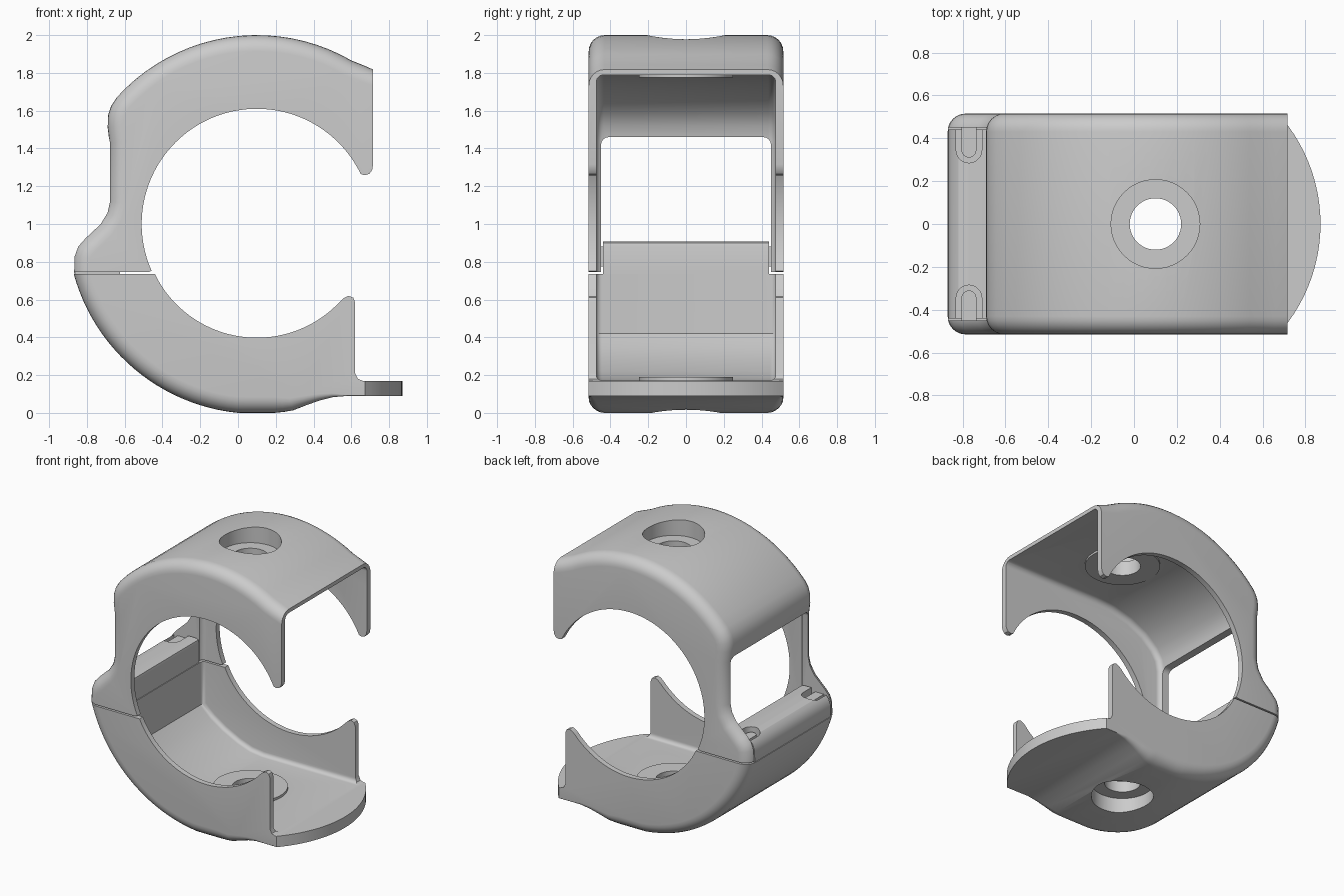
import bpy, bmesh
from math import sin, cos, pi, radians
from mathutils import Vector

if "Cube" in bpy.data.objects:
    bpy.data.objects.remove(bpy.data.objects["Cube"])

CX, CZ = 0.1, 1.0      # bore centre


def arc(r, a0, a1, n, cx=CX, cy=CZ):
    return [(cx + r * cos(radians(a0 + (a1 - a0) * i / n)),
             cy + r * sin(radians(a0 + (a1 - a0) * i / n))) for i in range(n + 1)]


def finish(name, bm):
    bmesh.ops.remove_doubles(bm, verts=bm.verts, dist=1e-5)
    bmesh.ops.recalc_face_normals(bm, faces=bm.faces)
    me = bpy.data.meshes.new(name)
    bm.to_mesh(me)
    bm.free()
    ob = bpy.data.objects.new(name, me)
    bpy.context.collection.objects.link(ob)
    return ob


def prism(name, pts, vec):
    """Extrude a flat 3D polygon along vec."""
    bm = bmesh.new()
    f = bm.faces.new([bm.verts.new(p) for p in pts])
    ext = bmesh.ops.extrude_face_region(bm, geom=[f])
    bmesh.ops.translate(bm, vec=vec, verts=[g for g in ext['geom'] if isinstance(g, bmesh.types.BMVert)])
    return finish(name, bm)


def disc(name, r, z0, z1):
    return prism(name, [(x, y, z0) for x, y in arc(r, 0, 352.5, 47, CX, 0)], (0, 0, z1 - z0))


def rounded(name, chain, rest, h, radius, d0, d1, steps=6):
    """Extrude an xz profile over y = -h..h; the chain part gets rounded rims."""
    n = len(chain)
    dirs = []
    for i in range(n):
        if i in (0, n - 1):
            dirs.append(Vector(d0 if i == 0 else d1))
        else:
            a = (Vector(chain[i]) - Vector(chain[i - 1])).normalized()
            b = (Vector(chain[i + 1]) - Vector(chain[i])).normalized()
            t = (a + b).normalized()
            dirs.append(Vector((-t.y, t.x)))
    bm = bmesh.new()
    rings = []
    levels = [(-1, k) for k in range(steps + 1)] + [(1, k) for k in range(steps, -1, -1)]
    for side, k in levels:
        a = pi / 2 * k / steps
        ring = []
        for p, d in zip(chain, dirs):
            r = radius(p[0])
            q = Vector(p) + d * r * (1 - sin(a))
            ring.append(bm.verts.new((q.x, side * (h - r * (1 - cos(a))), q.y)))
        ring += [bm.verts.new((x, side * h, z)) for x, z in rest]
        rings.append(ring)
    m = n + len(rest)
    for r0, r1 in zip(rings, rings[1:]):
        for i in range(m):
            j = (i + 1) % m
            bm.faces.new((r0[i], r0[j], r1[j], r1[i]))
    bm.faces.new(rings[0])
    bm.faces.new(rings[-1])
    return finish(name, bm)


def boolean(ob, tool, op='DIFFERENCE'):
    mod = ob.modifiers.new(op, 'BOOLEAN')
    mod.operation, mod.solver, mod.object = op, 'EXACT', tool
    bpy.context.view_layer.objects.active = ob
    bpy.ops.object.modifier_apply(modifier=mod.name)
    bpy.data.objects.remove(tool)


def smooth(ob):
    bpy.ops.object.select_all(action='DESELECT')
    ob.select_set(True)
    bpy.context.view_layer.objects.active = ob
    bpy.ops.object.shade_smooth_by_angle(angle=radians(30))


# Upper jaw: outer outline, then foot, bore and lug
outer = [(0.715, 1.818), (0.66, 1.842)] + arc(1.0, 60, 138, 20) + [
    (-0.672, 1.625), (-0.688, 1.575), (-0.69, 1.51), (-0.68, 1.43), (-0.68, 1.12),
    (-0.693, 1.06), (-0.73, 1.0), (-0.81, 0.925), (-0.848, 0.882), (-0.867, 0.83), (-0.87, 0.745)]
inner = [(-0.475, 0.745)] + arc(0.61, 204, 29, 48) + [
    (0.65, 1.265), (0.67, 1.258), (0.695, 1.265), (0.71, 1.285), (0.715, 1.315)]
upper = rounded("upper_jaw", outer, inner, 0.515, lambda x: 0.085, (0, -1), (1, 0))
cavity = rounded("upper_cavity",
                 [(1.2, 1.79), (0.4, 1.79), (-0.05, 1.79), (-0.2, 1.775), (-0.35, 1.735), (-0.48, 1.67),
                  (-0.57, 1.59), (-0.615, 1.52), (-0.63, 1.44), (-0.63, 0.3)],
                 [(1.2, 0.3)], 0.475, lambda x: 0.04, (0, -1), (1, 0))
boolean(upper, cavity)

# Window in the rear of the upper jaw
win = [(-0.45, 0.6), (0.45, 0.6)] + arc(0.04, 0, 90, 4, 0.41, 1.42) + arc(0.04, 90, 180, 4, -0.41, 1.42)
boolean(upper, prism("window", [(-1.2, y, z) for y, z in win], (0.66, 0, 0)))

# Lower jaw with side cheeks and a flat tongue
outer = arc(1.005, 195.3, 281, 30, CX, 1.0) + [
    (0.36, 0.04), (0.43, 0.065), (0.5, 0.083), (0.58, 0.09), (0.95, 0.09)]
outer = [(x, max(z, 0)) for x, z in outer]
inner = [(0.95, 0.17), (0.66, 0.17), (0.635, 0.18), (0.62, 0.21), (0.62, 0.585), (0.61, 0.61),
         (0.585, 0.62), (0.56, 0.608)] + arc(0.602, -43, -153.5, 36)
inner[-1] = (inner[-1][0], outer[0][1])
lower = rounded("lower_jaw", outer, inner, 0.515,
                lambda x: 0.085 * min(1, max(0.0, (0.6 - x) / 0.4)), (1, 0), (0, 1))

# Rear wall rising into the window, notched for the hinge pins
wall_profile = [(-0.8, 0.6), (-0.867, 0.74), (-0.866, 0.82), (-0.85, 0.865), (-0.82, 0.895),
                (-0.78, 0.908), (-0.65, 0.908), (-0.63, 0.9), (-0.625, 0.88), (-0.625, 0.6)]
wall = prism("rear_wall", [(x, -0.44, z) for x, z in wall_profile], (0, 0.88, 0))


def tab(name, r, tip, root, z0, z1, s):
    pts = [(-0.77 + r, root)] + [(x, y) for x, y in arc(r, 0, -180, 10, -0.77, tip + r)] + [(-0.77 - r, root)]
    return prism(name, [(x, s * y, z0) for x, y in pts], (0, 0, z1 - z0))


for s in (-1, 1):
    boolean(wall, tab("notch", 0.06, 0.285, 0.6, 0.79, 1.2, s))
boolean(lower, wall, 'UNION')
cavity = rounded("lower_cavity",
                 [(-0.62, 1.5), (-0.62, 0.42), (-0.54, 0.345), (-0.44, 0.28), (-0.32, 0.22),
                  (-0.22, 0.185), (-0.12, 0.172), (0.67, 0.172)],
                 [(0.67, 1.5)], 0.475, lambda x: 0.03, (1, 0), (0, 1))
boolean(lower, cavity)
edge = [(x, y, -0.5) for x, y in arc(0.77, -52, 52, 32, CX, 0)]
boolean(lower, prism("tongue_trim", edge + [(1.3, 0.7, -0.5), (1.3, -0.7, -0.5)], (0, 0, 1)))

# Screw seats: inner boss, counterbore and through hole on both jaws
for ob, zin, zmid, zfloor, zout in ((upper, 1.775, 1.85, 1.88, 2.3), (lower, 0.19, 0.13, 0.11, -0.3)):
    boolean(ob, disc("boss", 0.25, zin, zmid), 'UNION')
    boolean(ob, disc("counterbore", 0.207, zfloor, zout))
    boolean(ob, disc("hole", 0.12, zfloor + (zfloor - zout) * 0.6, zout))
    smooth(ob)

# Hinge pins reaching from the feet into the notches
for s, side in ((-1, "front"), (1, "back")):
    smooth(tab(side + "_hinge_pin", 0.035, 0.31, 0.47, 0.775, 0.88, s))
